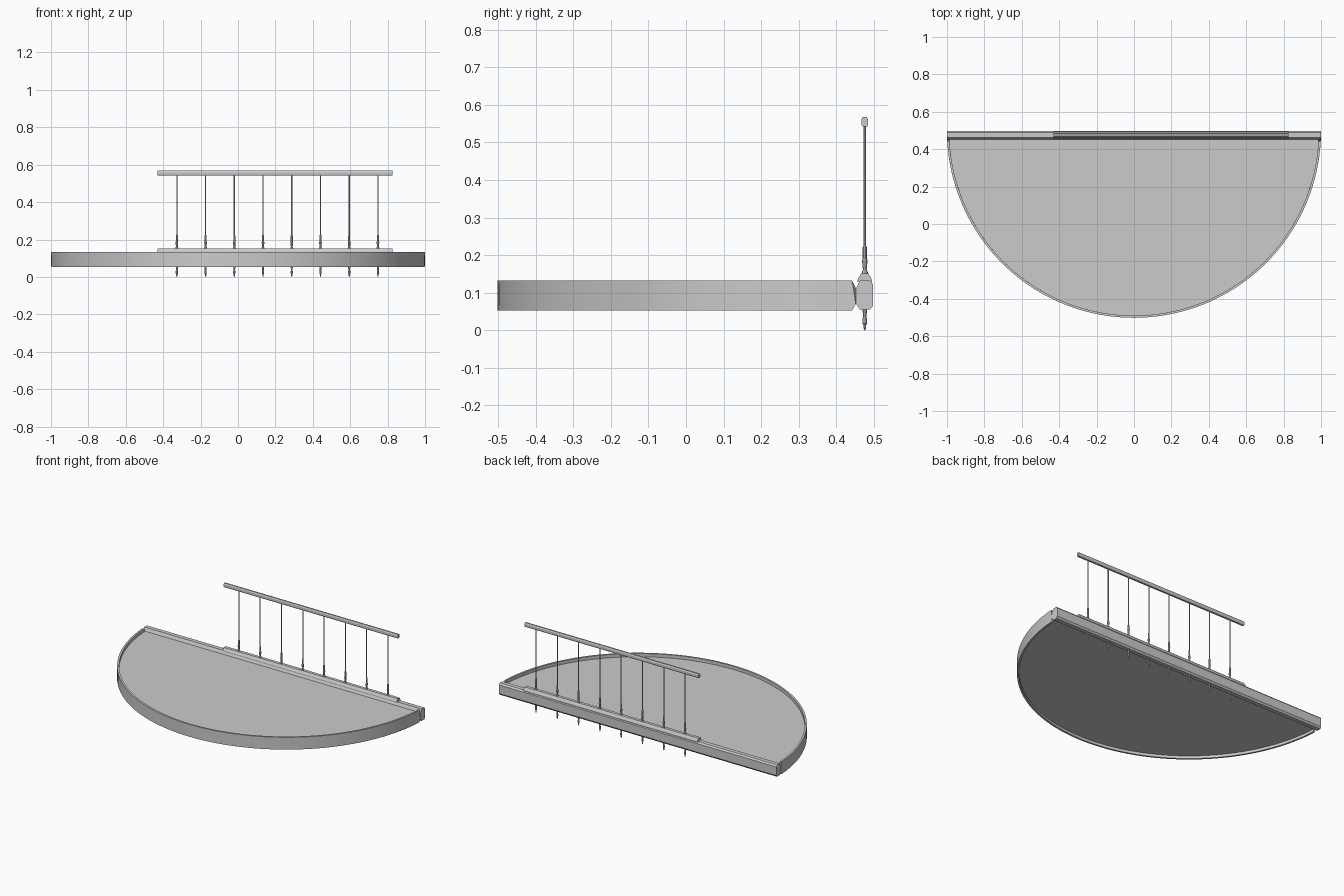
import bpy, bmesh
from math import asin, pi, sin, cos

if "Cube" in bpy.data.objects:
    bpy.data.objects.remove(bpy.data.objects["Cube"])

R, CY = 1.0, 0.4985      # disc radius and centre line
RAIL_Y = 0.476
X0, X1 = -0.43, 0.825    # railing extent


def finish(name, bm, smooth=False):
    bmesh.ops.recalc_face_normals(bm, faces=bm.faces)
    me = bpy.data.meshes.new(name)
    bm.to_mesh(me)
    bm.free()
    ob = bpy.data.objects.new(name, me)
    bpy.context.collection.objects.link(ob)
    if smooth:
        bpy.ops.object.select_all(action='DESELECT')
        ob.select_set(True)
        bpy.context.view_layer.objects.active = ob
        bpy.ops.object.shade_smooth_by_angle(angle=0.6)
    return ob


def loft(name, rings, smooth=False):
    """Bridge equal-length closed rings and cap both ends."""
    bm = bmesh.new()
    vs = [[bm.verts.new(p) for p in r] for r in rings]
    n = len(vs[0])
    for a, b in zip(vs, vs[1:]):
        for i in range(n):
            j = (i + 1) % n
            bm.faces.new((a[i], a[j], b[j], b[i]))
    bm.faces.new(vs[0])
    bm.faces.new(vs[-1])
    return finish(name, bm, smooth)


def extrude_x(name, profile, x0, x1):
    return loft(name, [[(x, y, z) for y, z in profile] for x in (x0, x1)])


def arc(radius, end_y, t):
    """Point on the front half circle; t runs 0..1 and both ends sit at end_y."""
    a0 = asin((CY - end_y) / radius)
    a = a0 + (pi - 2 * a0) * t
    return radius * cos(a), CY - radius * sin(a)


SEG = 72
# Recessed floor plate
loft("floor_plate", [[(*arc(0.992, 0.47, i / SEG), z) for i in range(SEG + 1)]
                     for z in (0.07, 0.112)], True)

# Curved rim with bevelled ends: radius, z, end position
IN = 0.988
section = [(R, 0.053, 0.442), (R, 0.07, 0.452), (R, 0.112, 0.452), (R, 0.133, 0.442),
           (IN, 0.133, 0.442), (IN, 0.112, 0.452), (IN, 0.07, 0.452), (IN, 0.053, 0.442)]
loft("curved_rim", [[(*arc(r, e, i / SEG), z) for r, z, e in section]
                    for i in range(SEG + 1)], True)

# Straight back beam
extrude_x("back_beam", [(0.453, 0.07), (0.463, 0.055), (0.490, 0.055), (0.4985, 0.066),
                        (0.4985, 0.122), (0.490, 0.132), (0.463, 0.132), (0.453, 0.112)], -1, 1)

# Railing base strip
extrude_x("railing_base", [(0.457, 0.128), (0.495, 0.128), (0.495, 0.135),
                           (0.486, 0.151), (0.466, 0.151), (0.457, 0.135)], X0, X1)

# Handrail
half = [(0.006, 0.542), (0.009, 0.548), (0.009, 0.561), (0.005, 0.568)]
extrude_x("handrail", [(RAIL_Y + w, z) for w, z in half]
          + [(RAIL_Y - w, z) for w, z in reversed(half)], X0, X1)

# Turned balusters with lower drop finials
turning = [(0.001, 0.0), (0.0035, 0.006), (0.004, 0.016), (0.006, 0.018), (0.006, 0.03),
           (0.0045, 0.036), (0.006, 0.056), (0.008, 0.06), (0.008, 0.155), (0.005, 0.162),
           (0.0075, 0.186), (0.0055, 0.19), (0.0055, 0.222), (0.003, 0.226), (0.003, 0.55)]
for k in range(8):
    x = -0.327 + k * 0.1536
    loft(f"baluster_{k + 1}", [[(x + r * cos(pi * s / 4), RAIL_Y + r * sin(pi * s / 4), z)
                                for s in range(8)] for r, z in turning])
